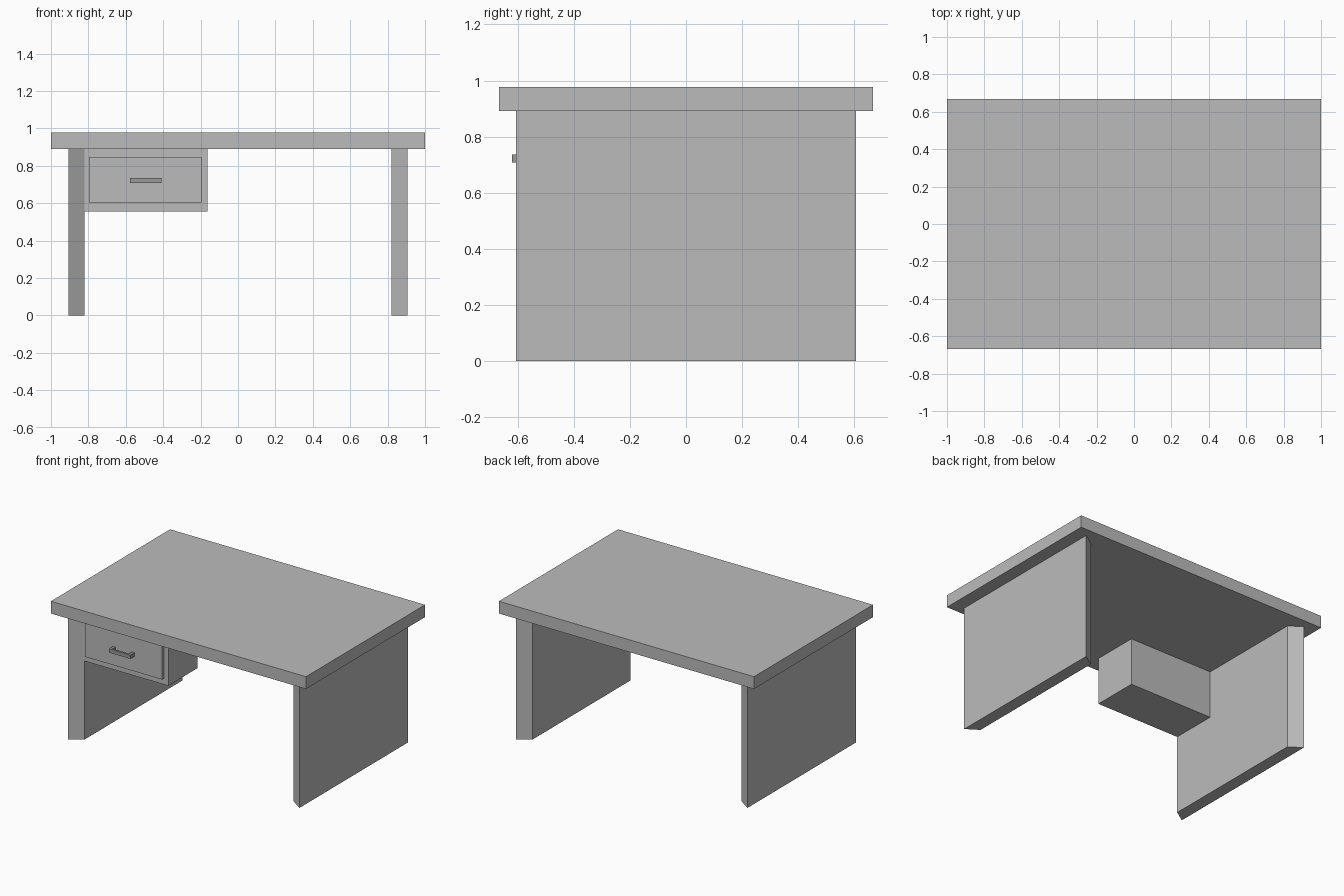
import bpy

if "Cube" in bpy.data.objects:
    bpy.data.objects.remove(bpy.data.objects["Cube"])


def grey(name, v):
    mat = bpy.data.materials.new(name)
    mat.diffuse_color = (v, v, v, 1)
    mat.use_nodes = True
    mat.node_tree.nodes["Principled BSDF"].inputs["Base Color"].default_value = mat.diffuse_color
    return mat


BODY = grey("body_grey", 0.5)
DARK = grey("handle_grey", 0.32)


def prism(name, outline, z0, z1, mat=BODY):
    """Extrude a counter-clockwise xy outline from z0 to z1."""
    n = len(outline)
    verts = [(x, y, z) for z in (z0, z1) for x, y in outline]
    faces = [tuple(reversed(range(n))), tuple(range(n, 2 * n))]
    faces += [(i, (i + 1) % n, n + (i + 1) % n, n + i) for i in range(n)]
    mesh = bpy.data.meshes.new(name)
    mesh.from_pydata(verts, [], faces)
    mesh.materials.append(mat)
    obj = bpy.data.objects.new(name, mesh)
    bpy.context.collection.objects.link(obj)
    return obj


def box(name, x0, x1, y0, y1, z0, z1):
    return prism(name, [(x0, y0), (x1, y0), (x1, y1), (x0, y1)], z0, z1)


# Desk top
box("desk_top", -1, 1, -0.667, 0.667, 0.891, 0.978)

# Side panels, with ends mitred towards the inside
panel = prism("side_panels",
              [(-0.907, -0.606), (-0.82, -0.548), (-0.82, 0.548), (-0.907, 0.606)],
              0, 0.891)
panel.modifiers.new("mirror", 'MIRROR').use_axis[0] = True

# Drawer housing and raised drawer front
box("drawer_housing", -0.82, -0.163, -0.548, -0.22, 0.557, 0.891)
box("drawer_front", -0.797, -0.195, -0.574, -0.548, 0.603, 0.848)

# Drawer handle: a C-shaped pull
hx0, hx1, yf, yb, yp = -0.578, -0.41, -0.62, -0.606, -0.574
prism("drawer_handle",
      [(hx0, yf), (hx1, yf), (hx1, yp), (hx1 - 0.02, yp), (hx1 - 0.02, yb),
       (hx0 + 0.02, yb), (hx0 + 0.02, yp), (hx0, yp)],
      0.709, 0.736, DARK)
